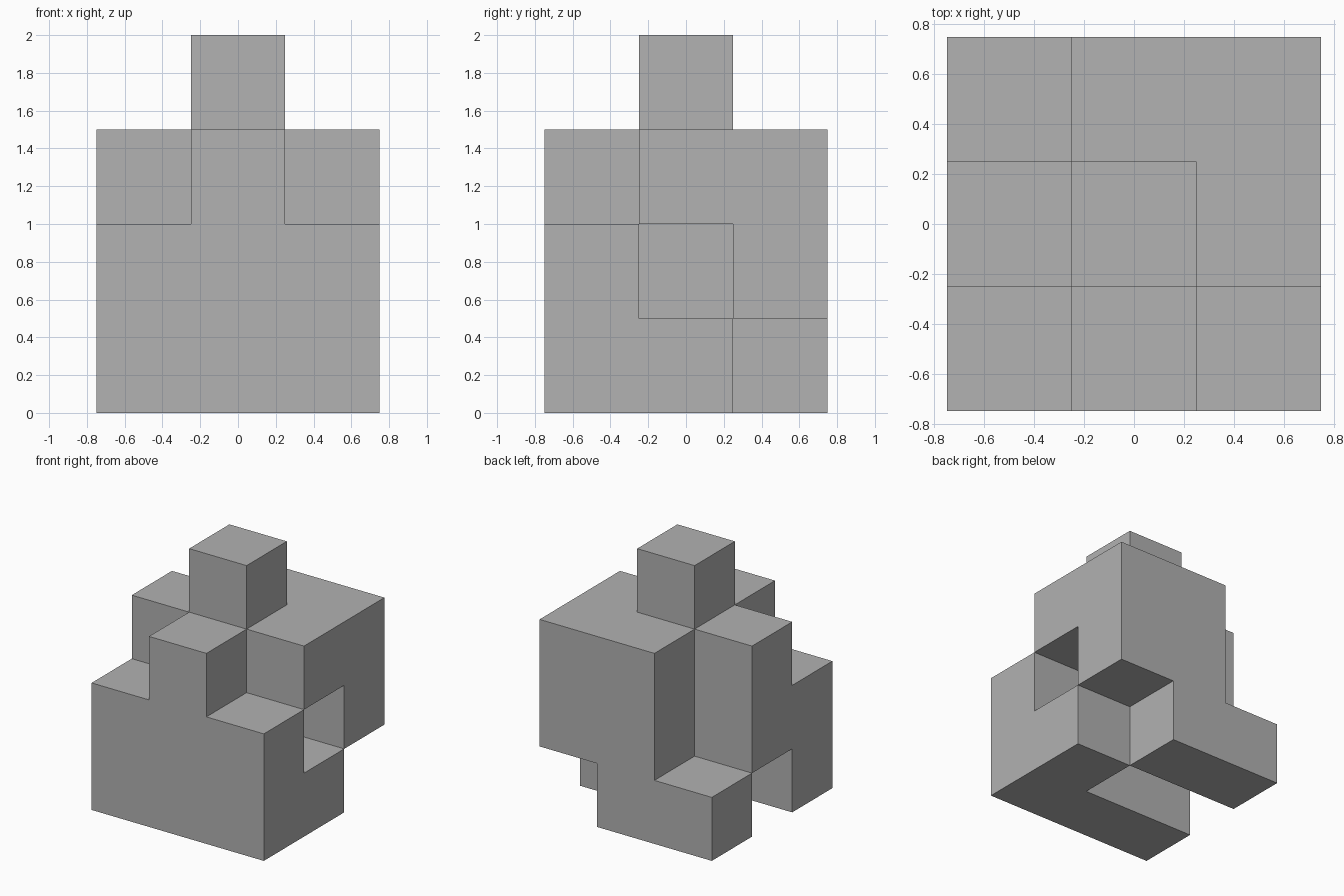
import bpy
import bmesh
from mathutils import Vector

cube = bpy.data.objects.get("Cube")
if cube:
    bpy.data.objects.remove(cube, do_unlink=True)

SIZE = 0.5  # edge of one block

# Stack heights: rows run front to back, columns run along +x
HEIGHTS = [(2, 3, 2),
           (3, 4, 3),
           (1, 3, 3)]
# Blocks missing from the stacks: side notch, back corner undercut, tunnel
GAPS = {(2, 1, 1), (2, 2, 0), (0, 1, 0), (1, 1, 0)}

blocks = {(x, y, z)
          for y, row in enumerate(HEIGHTS)
          for x, height in enumerate(row)
          for z in range(height)} - GAPS


def add_side(bm, block, axis, sign):
    """Add one outward-facing square side of a block."""
    centre = (Vector(block) + Vector((-1, -1, 0.5))) * SIZE
    normal, u, v = (Vector([float(i == (axis + k) % 3) for i in range(3)]) * SIZE / 2
                    for k in range(3))
    mid = centre + normal * sign
    corners = [mid - u - v, mid + u - v, mid + u + v, mid - u + v]
    bm.faces.new([bm.verts.new(c) for c in corners[::sign]])


# Exposed sides only, joined into flat faces
bm = bmesh.new()
for block in sorted(blocks):
    for axis in range(3):
        for sign in (-1, 1):
            beside = list(block)
            beside[axis] += sign
            if tuple(beside) not in blocks:
                add_side(bm, block, axis, sign)
bmesh.ops.remove_doubles(bm, verts=bm.verts, dist=0.001)
bmesh.ops.dissolve_limit(bm, angle_limit=0.01, verts=bm.verts, edges=bm.edges,
                         delimit={'NORMAL'})

mesh = bpy.data.meshes.new("stacked_blocks")
bm.to_mesh(mesh)
bm.free()
stack = bpy.data.objects.new("stacked_blocks", mesh)
bpy.context.collection.objects.link(stack)

# Plain grey finish
GREY = (0.445, 0.445, 0.445, 1)
material = bpy.data.materials.new("plain_grey")
material.use_nodes = True
material.diffuse_color = GREY
for node in material.node_tree.nodes:
    if node.type == 'BSDF_PRINCIPLED':
        node.inputs["Base Color"].default_value = GREY
mesh.materials.append(material)
